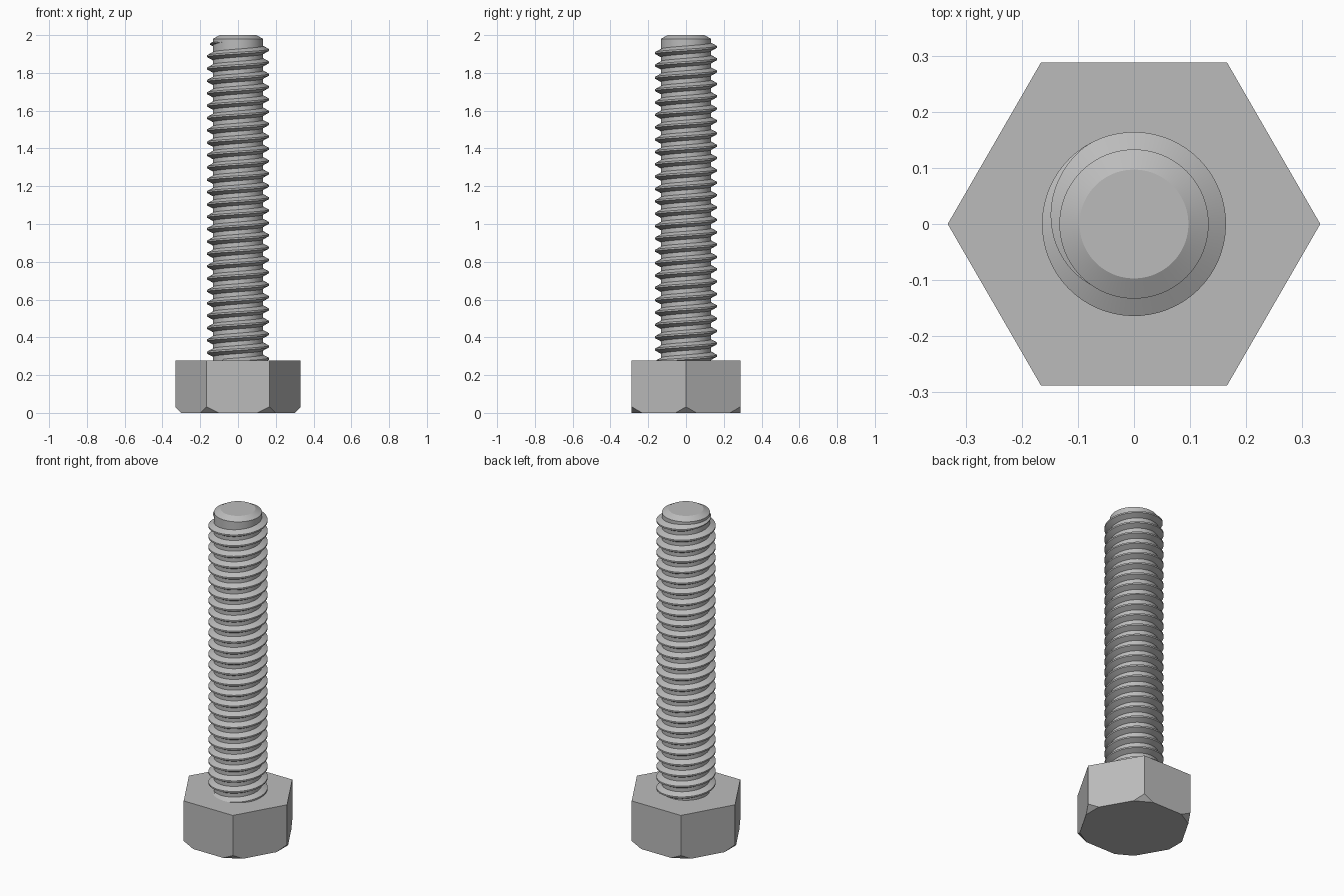
import bpy
import bmesh
from math import cos, sin, pi, radians, tau
from mathutils import Vector

cube = bpy.data.objects.get("Cube")
if cube:
    bpy.data.objects.remove(cube, do_unlink=True)

HEAD_R, HEAD_TOP = 0.332, 0.277
ROOT_R, CREST_R = 0.133, 0.164
PITCH, STEPS = 0.0654, 64

steel = bpy.data.materials.new("grey steel")
steel.use_nodes = True
GREY = (0.5, 0.5, 0.5, 1)
steel.diffuse_color = GREY
steel.node_tree.nodes["Principled BSDF"].inputs["Base Color"].default_value = GREY


def finish(name, bm, smooth):
    bmesh.ops.recalc_face_normals(bm, faces=bm.faces)
    mesh = bpy.data.meshes.new(name)
    bm.to_mesh(mesh)
    bm.free()
    obj = bpy.data.objects.new(name, mesh)
    bpy.context.collection.objects.link(obj)
    mesh.materials.append(steel)
    if smooth:
        bpy.ops.object.select_all(action="DESELECT")
        obj.select_set(True)
        bpy.context.view_layer.objects.active = obj
        bpy.ops.object.shade_smooth_by_angle(angle=radians(15))
    return obj


def ring(bm, radius, z, count):
    return [bm.verts.new((radius * cos(tau * i / count), radius * sin(tau * i / count), z))
            for i in range(count)]


def bridge(bm, a, b, closed=True):
    for i in range(len(a) if closed else len(a) - 1):
        j = (i + 1) % len(a)
        bm.faces.new((a[i], a[j], b[j], b[i]))


def stack(bm, profile, count):
    rings = [ring(bm, r, z, count) for r, z in profile]
    for a, b in zip(rings, rings[1:]):
        bridge(bm, a, b)
    bm.faces.new(rings[0])
    bm.faces.new(rings[-1])


# Hexagonal head with its six bottom corners cut off
bm = bmesh.new()
stack(bm, [(HEAD_R, 0), (HEAD_R, HEAD_TOP)], 6)
for k in range(6):
    out = Vector((cos(k * pi / 3), sin(k * pi / 3), 0))
    bmesh.ops.bisect_plane(bm, geom=bm.verts[:] + bm.edges[:] + bm.faces[:],
                           plane_co=out * 0.3, plane_no=out - Vector((0, 0, 1)),
                           clear_outer=True)
    bmesh.ops.holes_fill(bm, edges=[e for e in bm.edges if e.is_boundary])
finish("hex_head", bm, False)

# Shank core with a chamfered tip
bm = bmesh.new()
stack(bm, [(ROOT_R, HEAD_TOP - 0.03), (ROOT_R, 1.98), (0.097, 2.0)], 96)
finish("shank_core", bm, True)

# Right-handed thread ridge that runs out into the core near the tip
bm = bmesh.new()
END_ANGLE, END_Z = radians(235), 1.964
TAPER = radians(115)
turns = int((END_Z - HEAD_TOP + PITCH) / PITCH)
sections = []
for i in range(turns * STEPS + 1):
    back = tau * (turns - i / STEPS)
    angle = END_ANGLE - back
    z = END_Z - PITCH * back / tau
    grow = min(1, back / TAPER)
    depth = (CREST_R - ROOT_R) * grow
    crest = 0.004 * grow + 0.0005
    base = crest + depth * 0.58
    points = [(ROOT_R - 0.002, -base), (ROOT_R + depth, -crest),
              (ROOT_R + depth, crest), (ROOT_R - 0.002, base)]
    sections.append([bm.verts.new((r * cos(angle), r * sin(angle), z + dz))
                     for r, dz in points])
for a, b in zip(sections, sections[1:]):
    bridge(bm, a, b)
bm.faces.new(sections[0])
bm.faces.new(sections[-1])
finish("screw_thread", bm, True)
